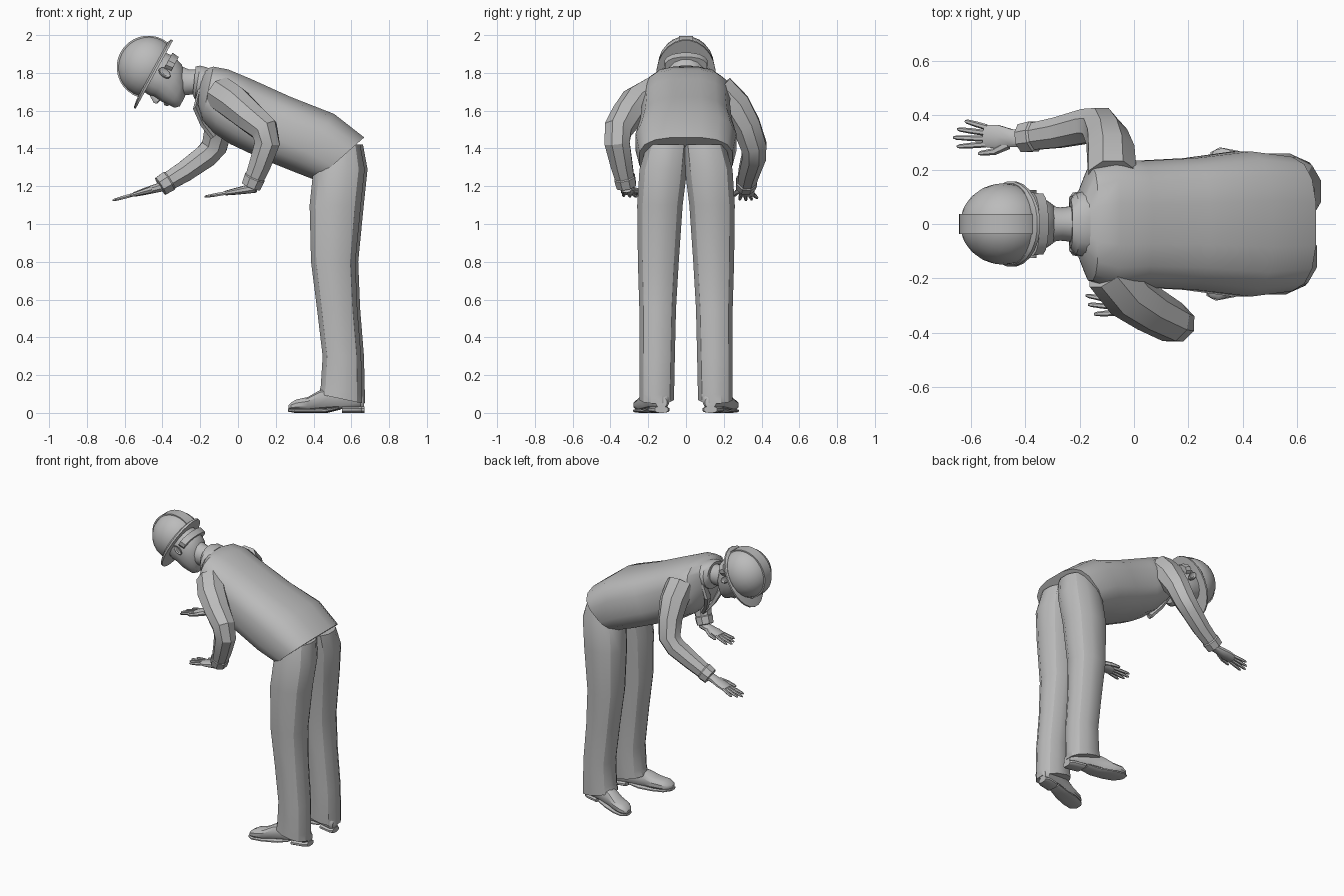
import bpy, bmesh, math
from mathutils import Vector as V, Matrix

cube = bpy.data.objects.get("Cube")
if cube:
    bpy.data.objects.remove(cube, do_unlink=True)

GREY = (0.5, 0.5, 0.5, 1)
mat = bpy.data.materials.new("plain grey")
mat.use_nodes = True
mat.diffuse_color = GREY
mat.node_tree.nodes["Principled BSDF"].inputs["Base Color"].default_value = GREY
parts = []
Y = V((0, 1, 0))


def add(name, bm, matrix=None):
    if matrix:
        bm.transform(matrix)
    bmesh.ops.recalc_face_normals(bm, faces=bm.faces[:])
    mesh = bpy.data.meshes.new(name)
    bm.to_mesh(mesh)
    bm.free()
    mesh.materials.append(mat)
    ob = bpy.data.objects.new(name, mesh)
    bpy.context.collection.objects.link(ob)
    parts.append(ob)
    return ob


def section(c, a, b, n=12, power=2.0):
    """Superellipse ring around c with half axes a and b."""
    ring = []
    for i in range(n):
        t = math.tau * (i + 0.5) / n
        co, si = math.cos(t), math.sin(t)
        ring.append(c + a * math.copysign(abs(co) ** (2 / power), co)
                    + b * math.copysign(abs(si) ** (2 / power), si))
    return ring


def loft(name, rings, matrix=None):
    bm = bmesh.new()
    loops = [[bm.verts.new(p) for p in r] for r in rings]
    n = len(rings[0])
    for p, q in zip(loops, loops[1:]):
        for i in range(n):
            j = (i + 1) % n
            bm.faces.new((p[i], p[j], q[j], q[i]))
    bm.faces.new(loops[0])
    bm.faces.new(loops[-1])
    return add(name, bm, matrix)


def slab(top, bottom, hw, n=16, power=2.8):
    """Ring spanning two side-profile points (x, z), with half width hw."""
    t, b = V((top[0], 0, top[1])), V((bottom[0], 0, bottom[1]))
    return section((t + b) / 2, Y * hw, (t - b) / 2, n, power)


def tube(name, path, n=8):
    """Tube through (point, radius) pairs."""
    pts = [V(p) for p, r in path]
    rings = []
    for i, (p, r) in enumerate(path):
        t = (pts[min(i + 1, len(pts) - 1)] - pts[max(i - 1, 0)]).normalized()
        a = t.cross(Y).normalized()
        rings.append(section(pts[i], a * r, t.cross(a) * r, n))
    return loft(name, rings)


# Jacket body, bent forward
loft("jacket_body", [
    slab((.67, 1.46), (.41, 1.23), .25),
    slab((.51, 1.585), (.28, 1.28), .27),
    slab((.28, 1.675), (.13, 1.34), .245),
    slab((.07, 1.77), (-.04, 1.42), .235),
    slab((-.05, 1.82), (-.13, 1.48), .245),
    slab((-.13, 1.835), (-.19, 1.55), .21),
    slab((-.18, 1.82), (-.22, 1.64), .12, power=2.2)])

# Collar and neck
loft("collar", [slab((-.16, 1.83), (-.17, 1.64), .125, power=2.2),
                slab((-.20, 1.84), (-.23, 1.66), .115, power=2.2),
                slab((-.225, 1.835), (-.24, 1.685), .09, power=2)])
loft("neck", [slab((-.19, 1.82), (-.20, 1.69), .07, power=2),
              slab((-.26, 1.82), (-.28, 1.68), .062, power=2),
              slab((-.36, 1.86), (-.36, 1.67), .075, power=2)])
for s in (1, -1):
    loft("lapel", [section(V((x, s * y, z)), V((.015, 0, .012)), V((0, w, 0)), 6)
                   for x, y, z, w in ((-.2, .1, 1.72, .02), (-.225, .08, 1.62, .035),
                                      (-.185, .04, 1.53, .02), (-.13, .01, 1.46, .01))])

# Head frame: local x is the face direction, local z the crown direction
up, fwd = V((-.877, 0, .48)), V((-.48, 0, -.877))
M = Matrix.Translation((-.445, 0, 1.80)) @ Matrix((fwd, -Y, up)).transposed().to_4x4()


def level(u, back, front, hw, n=16, power=2.2):
    return section(V(((back + front) / 2, 0, u)), V(((front - back) / 2, 0, 0)),
                   Y * hw, n, power)


loft("head", [level(.05, -.12, .11, .1), level(-.03, -.128, .118, .108),
              level(-.06, -.128, .11, .107), level(-.11, -.11, .116, .1),
              level(-.16, -.06, .112, .08), level(-.185, -.01, .11, .06),
              level(-.205, .03, .09, .035)], M)
loft("nose", [level(-.035, .08, .115, .01, 8), level(-.075, .08, .142, .016, 8),
              level(-.092, .08, .138, .02, 8), level(-.1, .08, .115, .012, 8)], M)
loft("lips", [level(-.122, .08, .118, .018, 8), level(-.132, .08, .126, .028, 8),
              level(-.15, .08, .12, .02, 8)], M)
for s in (1, -1):
    loft("ear", [section(V((-.02 - d, s * y, -.05)), V((.022 * k, 0, -.008)),
                         V((0, 0, .036 * k)), 10)
                 for y, d, k in ((.095, 0, .7), (.115, .005, 1), (.124, .01, .9),
                                 (.118, .008, .5))], M)


# Helmet: cut dome, raised centre ridge, brim and rear band
def trim(bm):
    bmesh.ops.bisect_plane(bm, geom=bm.verts[:] + bm.edges[:] + bm.faces[:],
                           plane_co=(0, 0, 0), plane_no=(0, 0, 1), clear_inner=True)


bm = bmesh.new()
bmesh.ops.create_uvsphere(bm, u_segments=24, v_segments=14, radius=1,
                          matrix=Matrix.Translation((-.012, 0, .043))
                          @ Matrix.Diagonal((.165, .15, .16, 1)))
trim(bm)
add("helmet_dome", bm, M)
bm = bmesh.new()
bmesh.ops.create_cone(bm, cap_ends=True, segments=32, radius1=.167, radius2=.167,
                      depth=.075, matrix=Matrix.Translation((-.012, 0, .041))
                      @ Matrix.Rotation(math.pi / 2, 4, 'X'))
trim(bm)
add("helmet_ridge", bm, M)
loft("helmet_brim", [level(.014, -.18, .165, .15, 24, 2), level(.006, -.2, .215, .157, 24, 2),
                     level(-.006, -.2, .215, .157, 24, 2)], M)
loft("helmet_band", [level(-.035, -.142, -.02, .117), level(-.075, -.138, -.03, .113)], M)


# Hand with a flat palm and spread fingers; inner points towards the thumb
def hand(name, wrist, tip, inner):
    w = V(wrist)
    d = (V(tip) - w).normalized()
    s = (V((0, inner, 0)) - d * d.y * inner).normalized()
    n = d.cross(s)
    loft(name + "_palm", [section(w + d * t, s * a, n * b, 10, 2.4)
                          for t, a, b in ((-.03, .03, .026), (.03, .034, .022),
                                          (.08, .045, .018), (.135, .042, .012))])
    for k, length in ((-1.5, .085), (-.5, .112), (.5, .125), (1.5, .108)):
        base = w + d * .125 + s * k * .021
        end = base + d * length + s * k * .011
        tube(name + "_finger", [(base, .011), (base.lerp(end, .5), .0105),
                                (base.lerp(end, .9), .008), (end, .004)], 6)
    p = w + d * .04 + s * .025
    tube(name + "_thumb", [(p, .018), (p + d * .05 + s * .03, .013),
                           (p + d * .1 + s * .04, .009), (p + d * .11 + s * .042, .004)], 6)


def arm(name, path, tip, inner):
    tube(name + "_sleeve", path)
    a, b = V(path[-2][0]), V(path[-1][0])
    d = (b - a).normalized()
    tube(name + "_cuff", [(b - d * .06, .052), (b - d * .05, .06), (b, .056), (b + d * .004, .04)])
    hand(name + "_hand", b + d * .015, tip, inner)


arm("front_arm", [((-.09, -.17, 1.69), .095), ((-.02, -.26, 1.64), .095),
                  ((.06, -.315, 1.57), .086), ((.14, -.36, 1.5), .078),
                  ((.155, -.365, 1.43), .072), ((.115, -.34, 1.31), .062),
                  ((.07, -.315, 1.2), .05)], (-.2, -.275, 1.14), 1)
arm("back_arm", [((-.08, .17, 1.71), .095), ((-.085, .26, 1.62), .092),
                 ((-.1, .32, 1.52), .08), ((-.125, .36, 1.41), .073),
                 ((-.17, .36, 1.36), .068), ((-.28, .335, 1.28), .06),
                 ((-.41, .315, 1.2), .05)], (-.68, .335, 1.12), -1)

# Trouser legs and shoes, mirrored across y
for s, name, dx in ((-1, "front", 0), (1, "back", .015)):
    rings = []
    for z, x0, x1, y0, y1 in ((1.42, .43, .65, -.02, .21), (1.29, .395, .675, -.01, .25),
                              (1.1, .375, .655, .014, .262), (.8, .383, .625, .035, .258),
                              (.55, .415, .635, .05, .25), (.3, .445, .655, .056, .25),
                              (.12, .435, .66, .06, .25), (.075, .425, .66, .062, .25)):
        c = V(((x0 + x1) / 2 + dx, s * (y0 + y1) / 2, z))
        slope = V(((x1 - x0) / 2, 0, -.025 if z < .2 else 0))
        rings.append(section(c, slope, Y * (y1 - y0) / 2, 12, 2.3))
    loft(name + "_trouser_leg", rings)

    def shoe(part, stations):
        loft(name + part, [section(V((x + dx, s * y, (lo + hi) / 2)), Y * hw,
                                   V((0, 0, (hi - lo) / 2)), 12, 2.6)
                           for x, y, hw, lo, hi in stations])

    shoe("_shoe", ((.652, .13, .03, .03, .08), (.63, .135, .047, .02, .12),
                   (.52, .16, .05, .02, .14), (.43, .185, .053, .015, .12),
                   (.37, .205, .06, .012, .085), (.31, .222, .058, .012, .072),
                   (.28, .23, .042, .014, .055), (.268, .233, .022, .02, .04)))
    shoe("_shoe_sole", ((.53, .16, .045, .018, .032), (.46, .178, .055, 0, .025),
                        (.37, .205, .065, 0, .022), (.3, .225, .058, 0, .022),
                        (.266, .234, .03, .006, .024)))
    shoe("_shoe_heel", ((.656, .13, .036, 0, .035), (.63, .135, .05, 0, .035),
                        (.55, .152, .05, 0, .035)))

# Smooth shading with sharp creases
bpy.ops.object.select_all(action='DESELECT')
for ob in parts:
    ob.select_set(True)
bpy.context.view_layer.objects.active = parts[0]
bpy.ops.object.shade_smooth_by_angle(angle=math.radians(32))
